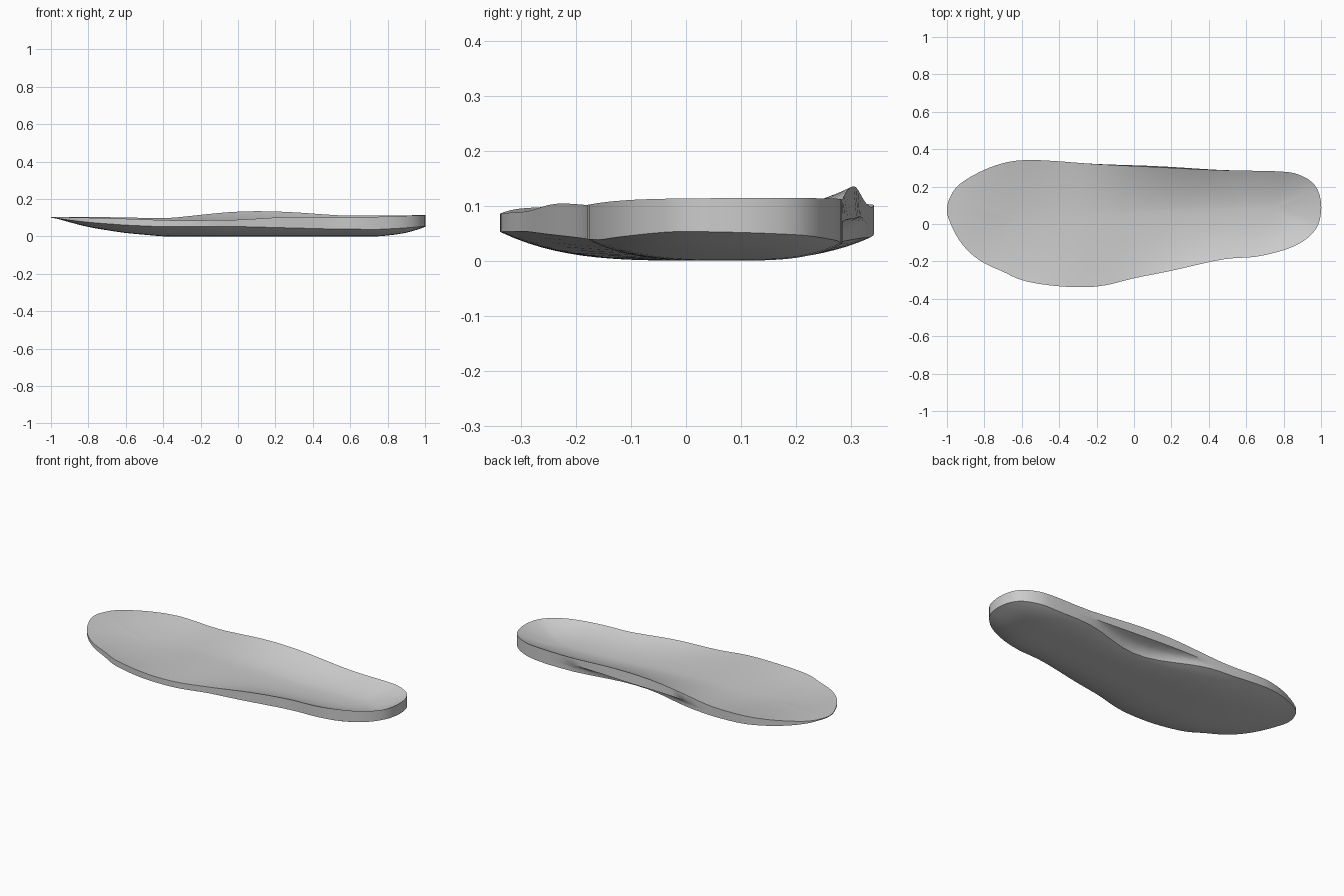
import bpy, bmesh, math
from mathutils import Vector

cube = bpy.data.objects.get("Cube")
if cube:
    bpy.data.objects.remove(cube)

# Outline of the insole, toe at -x, arch side at +y
OUTLINE = [(-1, .07), (-.985, .14), (-.93, .215), (-.8, .29), (-.67, .332), (-.55, .342),
           (-.4, .335), (-.2, .32), (.1, .305), (.45, .288), (.78, .281), (.89, .26),
           (.965, .21), (.998, .13), (.997, .04), (.97, -.03), (.9, -.095), (.8, -.14),
           (.65, -.175), (.47, -.19), (.2, -.25), (0, -.29), (-.15, -.327), (-.28, -.338),
           (-.45, -.328), (-.6, -.3), (-.7, -.255), (-.79, -.215), (-.87, -.16),
           (-.935, -.085), (-.98, 0)]

# Height curves along the length
ARCH_RIM = [(-1, .105), (-.6, .102), (-.38, .095), (-.2, .116), (0, .135), (.2, .135),
            (.4, .123), (.55, .11), (.8, .112), (1, .114)]
OUTER_RIM = [(-1, .105), (-.6, .095), (-.35, .085), (0, .088), (.25, .105), (.6, .1), (1, .114)]
BED = [(-1, .105), (-.8, .083), (-.6, .066), (-.45, .064), (-.24, .08), (0, .074), (.4, .056),
       (1, .055)]
KEEL = [(-1, .1), (-.9, .07), (-.8, .048), (-.6, .018), (-.4, 0), (.75, 0), (.9, .015), (1, .03)]
FLARE = [(-1, .05), (0, .053), (.5, .04), (1, .035)]
# Side wall steps: share of the undercut, share of the height
WALL = [(.92, .2), (.55, .42), (-.06, .5)]
HOLLOW = .09


def curve(table, x):
    """Linear interpolation of a height table."""
    x = max(table[0][0], min(table[-1][0], x))
    for (x0, z0), (x1, z1) in zip(table, table[1:]):
        if x <= x1:
            return z0 + (z1 - z0) * (x - x0) / (x1 - x0)


def soft(table, x, r):
    """Height table with rounded corners."""
    return sum(curve(table, x + k * r / 2) for k in range(-2, 3)) / 5


def smooth_loop(points, steps):
    """Closed spline through the given points."""
    n, out = len(points), []
    pts = [Vector(p) for p in points]
    for i in range(n):
        a, b, c, d = (pts[(i + k) % n] for k in (-1, 0, 1, 2))
        for s in range(steps):
            t = s / steps
            out.append(b + (c - a) * t / 2 + (a * 2 - b * 5 + c * 4 - d) * t * t / 2
                       + (b * 3 - a - c * 3 + d) * t ** 3 / 2)
    return out


def spine(p):
    x = max(-.6, min(.75, p.x))
    return Vector((x, .05 - .05 * math.cos(x + 1.5)))


def arch_side(p):
    return max(0, min(1, (p.y - spine(p).y) / .2 + .5))


def undercut(p):
    """How far the sole is drawn in below the arch."""
    k = (p.x - .15) / .46
    return HOLLOW * math.cos(k * math.pi / 2) ** 2 * arch_side(p) if abs(k) < 1 else 0


def top_point(p, t):
    q = spine(p).lerp(p, t)
    side = arch_side(p)
    rim = soft(ARCH_RIM, q.x, .08) * side + soft(OUTER_RIM, q.x, .08) * (1 - side)
    bed = soft(BED, q.x, .1)
    return Vector((q.x, q.y, bed + (rim - bed) * t ** (2.4 - .7 * side)))


def sole_point(p, t):
    cut = undercut(p)
    q = spine(p).lerp(p - Vector((0, cut)), t)
    keel = soft(KEEL, q.x, .03)
    flare = curve(FLARE, q.x) * (1 - .2 * arch_side(p)) * (1 - .5 * cut / HOLLOW)
    return Vector((q.x, q.y, keel + flare * t ** 3.4 * (1 - keel / .105)))


def wall_point(p, inset, height):
    """Side wall, standing on a hollow under the arch."""
    z = sole_point(p, 1).lerp(top_point(p, 1), height).z
    return Vector((p.x, p.y - undercut(p) * inset, z))


# Insole body: rings from the sole, up the wall, onto the foot bed
loop = smooth_loop(OUTLINE, 4)
levels = [.06 + .94 * i / 14 for i in range(15)]
layers = [[sole_point(p, t) for p in loop] for t in levels]
layers += [[wall_point(p, *step) for p in loop] for step in WALL]
layers += [[top_point(p, t) for p in loop] for t in reversed(levels)]

bm = bmesh.new()
rings = [[bm.verts.new(co) for co in layer] for layer in layers]
for low, high in zip(rings, rings[1:]):
    for i in range(len(loop)):
        j = (i + 1) % len(loop)
        bm.faces.new((low[i], low[j], high[j], high[i]))

# Close the narrow strips along the middle and settle the sole on the ground
caps = [bm.faces.new(rings[0]), bm.faces.new(rings[-1])]
bmesh.ops.triangulate(bm, faces=caps)
bmesh.ops.recalc_face_normals(bm, faces=bm.faces)
floor = min(v.co.z for v in bm.verts)
bmesh.ops.translate(bm, verts=bm.verts, vec=(0, 0, -floor))

mesh = bpy.data.meshes.new("insole")
bm.to_mesh(mesh)
bm.free()
insole = bpy.data.objects.new("insole", mesh)
bpy.context.collection.objects.link(insole)

# Plain grey foam
grey = bpy.data.materials.new("light_grey_foam")
grey.use_nodes = True
colour = (.6, .6, .6, 1)
grey.diffuse_color = colour
grey.node_tree.nodes["Principled BSDF"].inputs["Base Color"].default_value = colour
mesh.materials.append(grey)

bpy.context.view_layer.objects.active = insole
insole.select_set(True)
bpy.ops.object.shade_smooth_by_angle(angle=math.radians(40))
